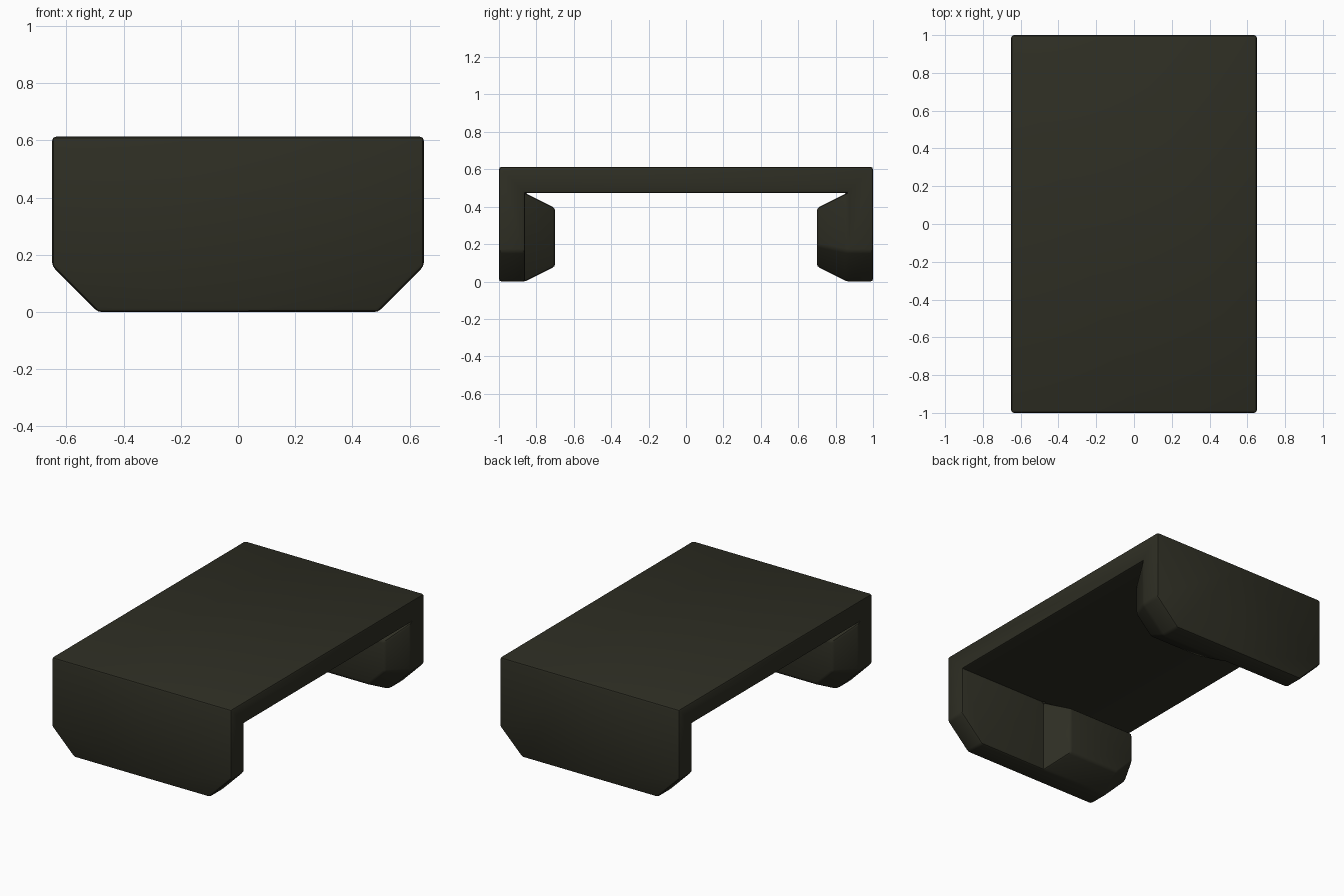
import bpy, bmesh

if "Cube" in bpy.data.objects:
    bpy.data.objects.remove(bpy.data.objects["Cube"])

W, L, H = 0.65, 1.0, 0.613      # half width, half length, height
T = 0.14                        # wall thickness
CUT, PAD, SOFT = 0.16, 0.16, 0.014

bm = bmesh.new()

# U-shaped body: side profile (y, z) pulled across x
profile = [(-L, 0), (-L + T, 0), (-L + T, H - T), (L - T, H - T),
           (L - T, 0), (L, 0), (L, H), (-L, H)]
face = bm.faces.new([bm.verts.new((-W, y, z)) for y, z in profile])
new = bmesh.ops.extrude_face_region(bm, geom=[face])["geom"]
bmesh.ops.translate(bm, vec=(2 * W, 0, 0),
                    verts=[g for g in new if isinstance(g, bmesh.types.BMVert)])
bmesh.ops.recalc_face_normals(bm, faces=bm.faces[:])

# Cut off the lower corners of both end walls
corners = [e for e in bm.edges
           if all(v.co.z < 0.01 and abs(v.co.x) > W - 0.01 for v in e.verts)
           and abs(e.verts[0].co.x - e.verts[1].co.x) < 0.01]
bmesh.ops.bevel(bm, geom=corners, offset=CUT, offset_type='OFFSET',
                segments=1, affect='EDGES')

# Split down the middle, then raise a tapered pad on opposite halves of the walls
bmesh.ops.bisect_plane(bm, geom=bm.verts[:] + bm.edges[:] + bm.faces[:],
                       plane_co=(0, 0, 0), plane_no=(1, 0, 0), dist=1e-5)
bm.normal_update()
pads = []
for f in bm.faces:
    c = f.calc_center_median()
    if abs(f.normal.y) > 0.9 and abs(abs(c.y) - (L - T)) < 0.01 and c.x * c.y > 0:
        pads.append(f)
bmesh.ops.inset_individual(bm, faces=pads, thickness=0.08, depth=PAD,
                           use_even_offset=True)
bm.normal_update()

# Soften every outward edge
outer = [e for e in bm.edges if len(e.link_faces) == 2
         and e.calc_face_angle_signed() > 0.35]
bmesh.ops.bevel(bm, geom=outer, offset=SOFT, offset_type='OFFSET',
                segments=2, profile=0.5, affect='EDGES', clamp_overlap=True)
bmesh.ops.recalc_face_normals(bm, faces=bm.faces[:])

mesh = bpy.data.meshes.new("clip_body")
bm.to_mesh(mesh)
bm.free()
body = bpy.data.objects.new("clip_body", mesh)
bpy.context.collection.objects.link(body)

mat = bpy.data.materials.new("dark olive")
mat.diffuse_color = (0.027, 0.027, 0.017, 1)
mat.use_nodes = True
mat.node_tree.nodes["Principled BSDF"].inputs["Base Color"].default_value = mat.diffuse_color
mesh.materials.append(mat)

bpy.context.view_layer.objects.active = body
body.select_set(True)
bpy.ops.object.shade_smooth_by_angle(angle=0.6)
